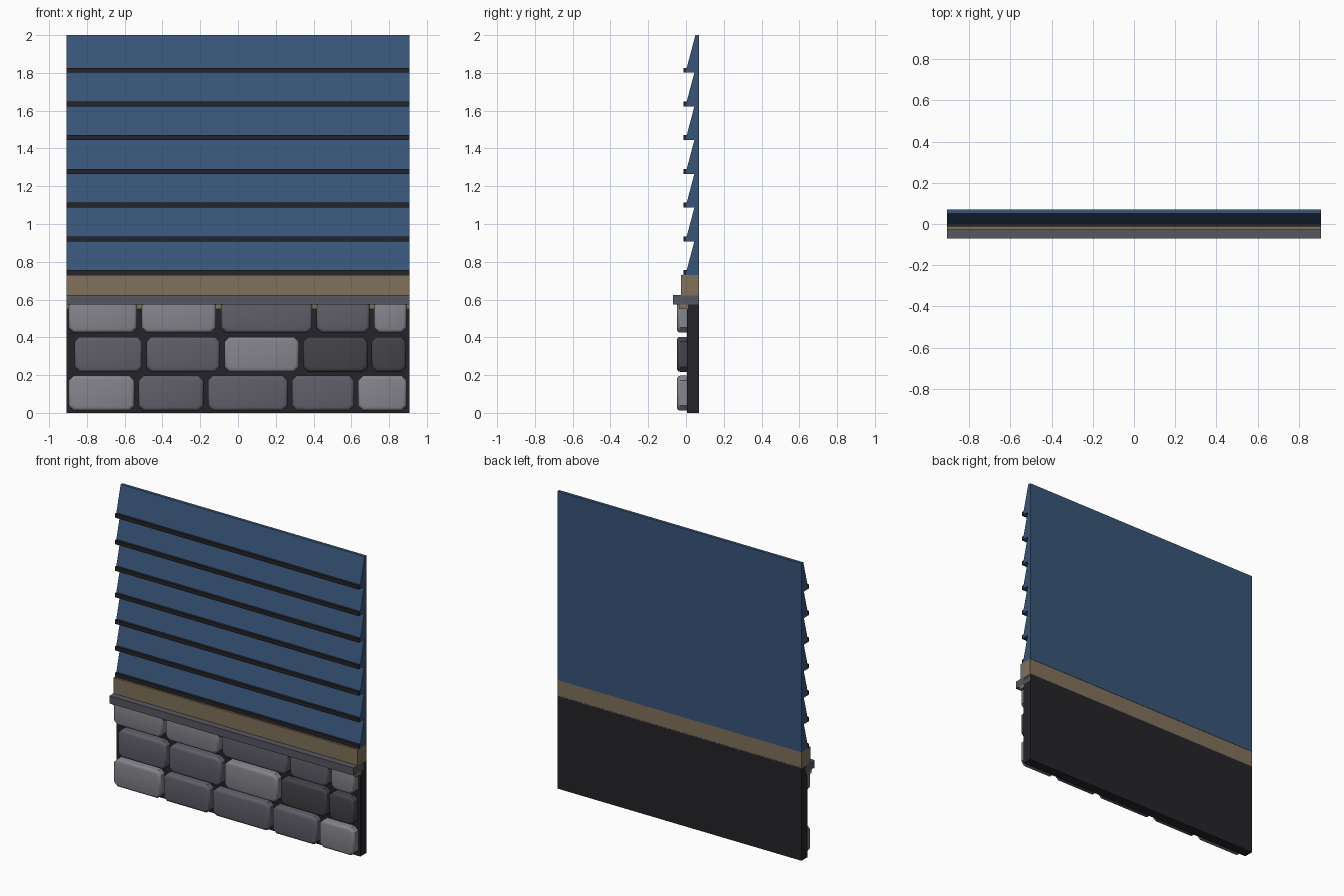
import bpy, bmesh

if "Cube" in bpy.data.objects:
    bpy.data.objects.remove(bpy.data.objects["Cube"])


def material(name, rgb):
    m = bpy.data.materials.new(name)
    m.diffuse_color = (*rgb, 1)
    m.use_nodes = True
    m.node_tree.nodes["Principled BSDF"].inputs["Base Color"].default_value = m.diffuse_color
    return m


BLUE = material("blue_paint", (0.04, 0.09, 0.19))
DARK = material("dark_mortar", (0.018, 0.017, 0.021))
TAN = material("tan_wood", (0.22, 0.165, 0.105))
CAP = material("cap_stone", (0.095, 0.095, 0.115))
STONE = {"l": material("stone_light", (0.23, 0.23, 0.26)),
         "m": material("stone_mid", (0.115, 0.113, 0.14)),
         "d": material("stone_dark", (0.055, 0.055, 0.065))}
HALF = 0.908


def finish(name, bm, mat):
    bmesh.ops.recalc_face_normals(bm, faces=bm.faces[:])
    me = bpy.data.meshes.new(name)
    bm.to_mesh(me)
    bm.free()
    ob = bpy.data.objects.new(name, me)
    bpy.context.collection.objects.link(ob)
    me.materials.append(mat)
    return ob


def extrude_x(name, profile, mat, x0=-HALF, x1=HALF):
    """Extrude a (y, z) profile along x."""
    bm = bmesh.new()
    face = bm.faces.new([bm.verts.new((x0, y, z)) for y, z in profile])
    ext = bmesh.ops.extrude_face_region(bm, geom=[face])
    verts = [v for v in ext["geom"] if isinstance(v, bmesh.types.BMVert)]
    bmesh.ops.translate(bm, verts=verts, vec=(x1 - x0, 0, 0))
    return finish(name, bm, mat)


def bar(name, y0, y1, z0, z1, mat):
    return extrude_x(name, [(y0, z0), (y1, z0), (y1, z1), (y0, z1)], mat)


def stone(name, x0, x1, z0, z1, mat):
    """Rounded block: chamfered outline, softly bevelled front rim."""
    bm = bmesh.new()
    c, y0, y1 = 0.026, -0.048, 0.03
    outline = [(x0 + c, z0), (x1 - c, z0), (x1, z0 + c), (x1, z1 - c),
               (x1 - c, z1), (x0 + c, z1), (x0, z1 - c), (x0, z0 + c)]
    face = bm.faces.new([bm.verts.new((x, y1, z)) for x, z in outline])
    ext = bmesh.ops.extrude_face_region(bm, geom=[face])
    verts = [v for v in ext["geom"] if isinstance(v, bmesh.types.BMVert)]
    bmesh.ops.translate(bm, verts=verts, vec=(0, y0 - y1, 0))
    rim = [e for e in bm.edges if all(v.co.y < 0 for v in e.verts)]
    bmesh.ops.bevel(bm, geom=rim, offset=0.018, segments=3, profile=0.5,
                    affect='EDGES')
    ob = finish(name, bm, mat)
    for p in ob.data.polygons:
        p.use_smooth = True
    bpy.context.view_layer.objects.active = ob
    ob.select_set(True)
    bpy.ops.object.shade_smooth_by_angle(angle=0.7)
    ob.select_set(False)


# Sloped siding boards with a dark strip along each lower edge
for i in range(7):
    z = 0.73 + 0.1785 * i
    top = 2.0 if i == 6 else z + 0.1785
    tip = -0.003 + 0.053 * (top - z) / 0.2
    extrude_x(f"siding_board_{i + 1}",
              [(-0.003, z), (0.07, z), (0.07, top), (tip, top)], BLUE)
    bar(f"shadow_strip_{i + 1}", -0.013, 0.006, z, z + 0.026, DARK)

# Wooden trim board, stone cap, lower batten and mortar backing
bar("trim_board", -0.026, 0.068, 0.622, 0.73, TAN)
bar("cap_ledge", -0.07, 0.0695, 0.573, 0.624, CAP)
bar("lower_batten", -0.038, 0.01, 0.55, 0.574, TAN)
bar("mortar_backing", 0.004, 0.07, 0.0, 0.62, DARK)

# Stone courses
rows = [
    (0.012, 0.197, "lmmml", [(-0.897, -0.548), (-0.527, -0.183), (-0.16, 0.263),
                             (0.285, 0.615), (0.635, 0.893)]),
    (0.217, 0.403, "mmldd", [(-0.865, -0.507), (-0.485, -0.097), (-0.072, 0.322),
                             (0.345, 0.687), (0.707, 0.89)]),
    (0.425, 0.6, "llmml", [(-0.897, -0.535), (-0.51, -0.117), (-0.09, 0.393),
                           (0.415, 0.697), (0.72, 0.893)]),
]
for r, (z0, z1, tones, spans) in enumerate(rows):
    for k, (x0, x1) in enumerate(spans):
        stone(f"stone_{r + 1}_{k + 1}", x0, x1, z0, z1, STONE[tones[k]])
